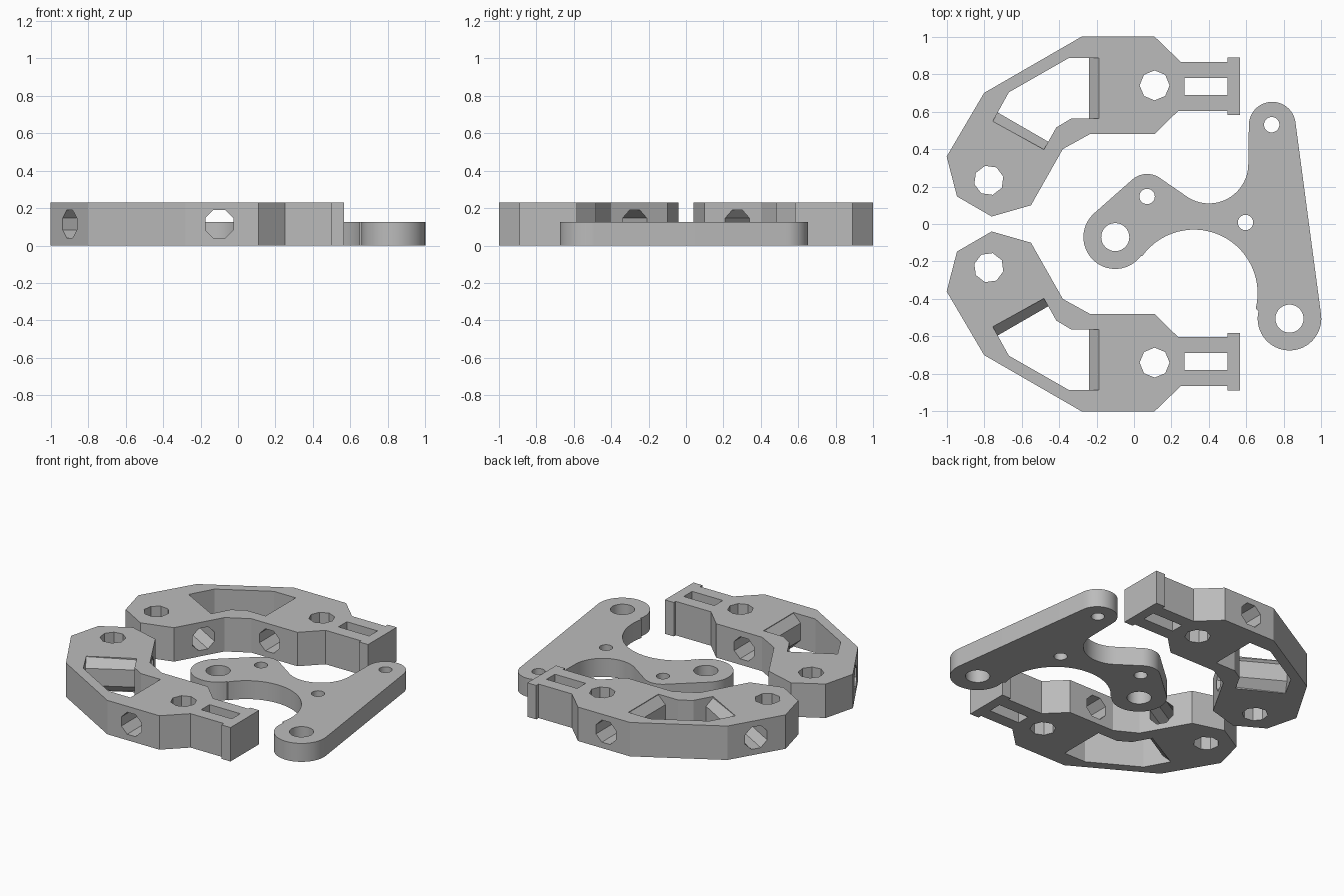
import bpy, bmesh
from math import radians, cos, sin
from mathutils import Matrix

cube = bpy.data.objects.get("Cube")
if cube:
    bpy.data.objects.remove(cube, do_unlink=True)

JAW_H, LINK_H = 0.23, 0.125

gray = bpy.data.materials.new("plain gray")
gray.use_nodes = True
gray.diffuse_color = (0.5, 0.5, 0.5, 1)
gray.node_tree.nodes["Principled BSDF"].inputs["Base Color"].default_value = (0.5, 0.5, 0.5, 1)


def finish(name, bm):
    bmesh.ops.recalc_face_normals(bm, faces=bm.faces)
    mesh = bpy.data.meshes.new(name)
    bm.to_mesh(mesh)
    bm.free()
    mesh.materials.append(gray)
    obj = bpy.data.objects.new(name, mesh)
    bpy.context.collection.objects.link(obj)
    return obj


def prism(name, points, z0, z1):
    """Extrude a plan outline from z0 to z1."""
    bm = bmesh.new()
    face = bm.faces.new([bm.verts.new((x, y, z0)) for x, y in points])
    top = bmesh.ops.extrude_face_region(bm, geom=[face])["geom"]
    bmesh.ops.translate(bm, vec=(0, 0, z1 - z0),
                        verts=[v for v in top if isinstance(v, bmesh.types.BMVert)])
    return finish(name, bm)


def rod(name, matrix, radius, length, sides=8):
    bm = bmesh.new()
    bmesh.ops.create_cone(bm, cap_ends=True, segments=sides, radius1=radius,
                          radius2=radius, depth=length, matrix=matrix)
    return finish(name, bm)


def cross_axis(x, y, turn):
    """Horizontal axis at mid height with an octagon flat facing up."""
    return (Matrix.Translation((x, y, JAW_H / 2)) @ Matrix.Rotation(radians(turn), 4, 'Z')
            @ Matrix.Rotation(radians(90), 4, 'X') @ Matrix.Rotation(radians(22.5), 4, 'Z'))


def cut(target, cutter):
    cutter.hide_render = True
    mod = target.modifiers.new("cut", 'BOOLEAN')
    mod.operation, mod.solver, mod.object = 'DIFFERENCE', 'EXACT', cutter
    bpy.ops.object.select_all(action='DESELECT')
    bpy.context.view_layer.objects.active = target
    target.select_set(True)
    bpy.ops.object.modifier_apply(modifier=mod.name)
    bpy.data.objects.remove(cutter, do_unlink=True)


def arc(x, y, r, a0, a1, steps=28):
    angles = [radians(a0 + (a1 - a0) * i / steps) for i in range(steps + 1)]
    return [(x + r * cos(a), y + r * sin(a)) for a in angles]


# Jaw body with its narrow tail and flanged end
jaw = prism("back_jaw", [
    (-0.28, 1), (-0.80, 0.70), (-1, 0.36), (-0.945, 0.147), (-0.76, 0.04), (-0.55, 0.10),
    (-0.38, 0.40), (-0.235, 0.48), (0.11, 0.48), (0.235, 0.603), (0.5, 0.603), (0.5, 0.583),
    (0.567, 0.583), (0.567, 0.89), (0.5, 0.89), (0.5, 0.865), (0.25, 0.865), (0.11, 1)],
    0, JAW_H)

# Window, leaving octagonal sleeves around the cross bores
cross_bores = [(-0.1, 0.74, 0), (-0.68, 0.406, 60)]
window = prism("window_cutter", [
    (-0.35, 0.885), (-0.668, 0.703), (-0.754, 0.548), (-0.481, 0.398),
    (-0.415, 0.515), (-0.335, 0.563), (-0.187, 0.563), (-0.187, 0.885)], -0.02, JAW_H + 0.02)
for bore in cross_bores:
    cut(window, rod("sleeve", cross_axis(*bore), 0.1515, 1.4))
cut(jaw, window)

# Octagonal bores and the tail slot
for bore in cross_bores:
    cut(jaw, rod("bore_cutter", cross_axis(*bore), 0.081, 1.2))
for x, y, turn in [(0.11, 0.74, 0), (-0.775, 0.233, 15)]:
    place = Matrix.Translation((x, y, 0.1)) @ Matrix.Rotation(radians(turn), 4, 'Z')
    cut(jaw, rod("bore_cutter", place, 0.08, 1))
cut(jaw, prism("slot_cutter", [(0.27, 0.69), (0.5, 0.69), (0.5, 0.78), (0.27, 0.78)], -0.1, 0.4))

# Mirrored jaw
front_jaw = jaw.copy()
front_jaw.name = "front_jaw"
front_jaw.data = jaw.data.copy()
front_jaw.data.transform(Matrix.Scale(-1, 4, (0, 1, 0)))
front_jaw.data.flip_normals()
bpy.context.collection.objects.link(front_jaw)

# Flat link plate: rounded lobes joined by hollow curves
outline = (arc(0.738, 0.527, 0.125, 5, 182) + arc(0.40, 0.32, 0.21, 0, -127)
           + arc(0.07, 0.147, 0.12, 53, 131) + arc(-0.10, -0.07, 0.17, 131, 324)
           + arc(0.32, -0.37, 0.34, 144, -14) + arc(0.83, -0.505, 0.17, 166, 365))
link = prism("link_plate", outline, 0, LINK_H)
for x, y, r in [(-0.10, -0.07, 0.075), (0.83, -0.505, 0.075), (0.07, 0.147, 0.041),
                (0.595, 0.008, 0.041), (0.735, 0.53, 0.041)]:
    cut(link, rod("hole_cutter", Matrix.Translation((x, y, 0.05)), r, 0.5, 32))
bpy.ops.object.select_all(action='DESELECT')
link.select_set(True)
bpy.context.view_layer.objects.active = link
bpy.ops.object.shade_smooth_by_angle(angle=radians(30))
